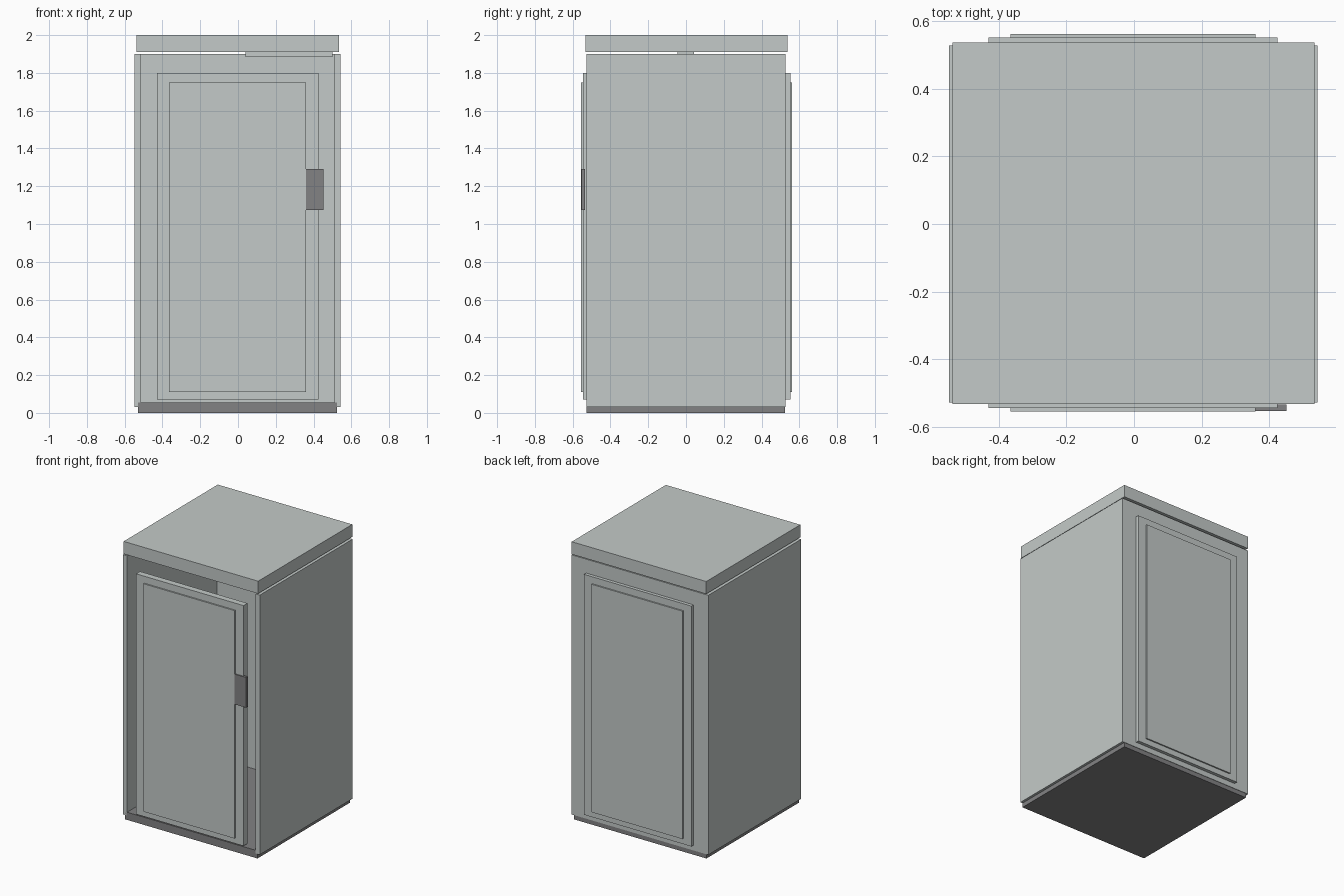
import bpy
import bmesh

# Remove the default cube only
cube = bpy.data.objects.get("Cube")
if cube:
    bpy.data.objects.remove(cube, do_unlink=True)


def make_material(name, colour):
    mat = bpy.data.materials.new(name)
    mat.use_nodes = True
    mat.diffuse_color = colour
    mat.node_tree.nodes["Principled BSDF"].inputs["Base Color"].default_value = colour
    return mat


pale_grey = make_material("pale_grey", (0.55, 0.59, 0.58, 1))
dark_grey = make_material("dark_grey", (0.225, 0.225, 0.23, 1))


def prism(name, outline, z0, z1, mat):
    """Extrude a plan outline from z0 to z1."""
    bm = bmesh.new()
    face = bm.faces.new([bm.verts.new((x, y, z0)) for x, y in outline])
    top = bmesh.ops.extrude_face_region(bm, geom=[face])["geom"]
    for v in top:
        if isinstance(v, bmesh.types.BMVert):
            v.co.z = z1
    bmesh.ops.recalc_face_normals(bm, faces=bm.faces)
    mesh = bpy.data.meshes.new(name)
    bm.to_mesh(mesh)
    bm.free()
    mesh.materials.append(mat)
    obj = bpy.data.objects.new(name, mesh)
    bpy.context.collection.objects.link(obj)
    return obj


def box(name, xs, ys, zs, mat):
    (x0, x1), (y0, y1) = xs, ys
    return prism(name, [(x0, y0), (x1, y0), (x1, y1), (x0, y1)], *zs, mat)


# Base, which is also the floor inside
box("base", (-0.53, 0.525), (-0.528, 0.525), (0, 0.055), dark_grey)

# U-shaped shell: two side walls and the back wall, open at the front
left, right, front, back, wall = 0.543, -0.547, -0.528, 0.528, 0.033
prism("cabinet_walls", [
    (right, front), (right + wall, front), (right + wall, back - wall),
    (left - wall, back - wall), (left - wall, front), (left, front),
    (left, back), (right, back)], 0.032, 1.9, pale_grey)

# Lid, with a narrow bar under it
box("lid", (-0.537, 0.534), (-0.533, 0.537), (1.91, 2.0), pale_grey)
box("lid_bar", (0.04, 0.5), (-0.045, 0.042), (1.885, 1.915), pale_grey)

# Matching door and rear panel, each a frame slab with a raised centre
for name, side, offset in (("front_door", -1, 0.002), ("rear_panel", 1, 0.005)):
    def span(a, b):
        return sorted((side * a + offset, side * b + offset))
    box(name, (-0.43, 0.425), span(0.502, 0.547), (0.07, 1.8), pale_grey)
    box(name + "_centre", (-0.365, 0.36), span(0.53, 0.557), (0.11, 1.75), pale_grey)

# Door handle
box("door_handle", (0.34, 0.452), (-0.553, -0.534), (1.075, 1.292), dark_grey)
